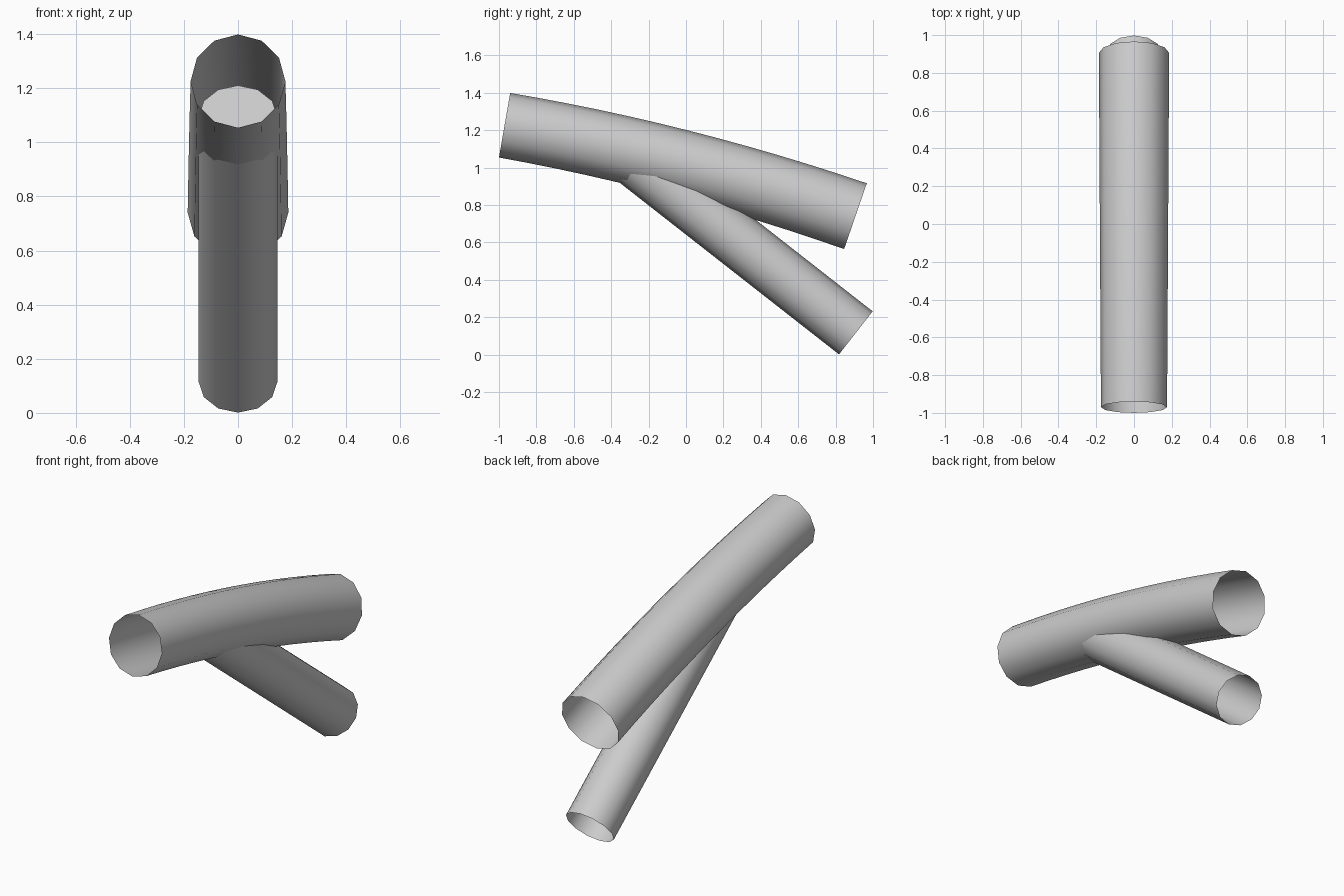
import bpy, bmesh, math
from mathutils import Vector

if "Cube" in bpy.data.objects:
    bpy.data.objects.remove(bpy.data.objects["Cube"])

SIDES = 12

grey = bpy.data.materials.new("plain_grey")
grey.diffuse_color = (0.6, 0.6, 0.6, 1)
grey.use_nodes = True
grey.node_tree.nodes["Principled BSDF"].inputs["Base Color"].default_value = grey.diffuse_color


def tube(name, stations, cap_start=False):
    """Loft open rings along a path in the YZ plane.
    Each station is (y, z, slope angle, radius)."""
    bm = bmesh.new()
    rings = []
    for y, z, ang, r in stations:
        up = Vector((0, -math.sin(ang), math.cos(ang)))
        side = Vector((1, 0, 0))
        centre = Vector((0, y, z))
        rings.append([
            bm.verts.new(centre + r * (side * math.sin(a) + up * math.cos(a)))
            for a in (2 * math.pi * i / SIDES for i in range(SIDES))])
    for a, b in zip(rings, rings[1:]):
        for i in range(SIDES):
            j = (i + 1) % SIDES
            bm.faces.new((a[i], a[j], b[j], b[i]))
    if cap_start:
        bm.faces.new(rings[0][::-1])
    # the loft direction gives one consistent winding; point it outward
    bm.normal_update()
    f = bm.faces[:][0]
    mid = (Vector((0, *stations[0][:2])) + Vector((0, *stations[1][:2]))) / 2
    if f.normal.dot(f.calc_center_median() - mid) < 0:
        bmesh.ops.reverse_faces(bm, faces=bm.faces[:])
    mesh = bpy.data.meshes.new(name)
    bm.to_mesh(mesh)
    bm.free()
    mesh.materials.append(grey)
    obj = bpy.data.objects.new(name, mesh)
    bpy.context.collection.objects.link(obj)
    bpy.ops.object.select_all(action='DESELECT')
    obj.select_set(True)
    bpy.context.view_layer.objects.active = obj
    bpy.ops.object.shade_smooth_by_angle(angle=math.radians(40))
    return obj


# Main pipe: gently arched, open at both ends, slightly wider at the back
y0, z0, y1, z1, sag = -0.97, 1.226, 0.906, 0.74, 0.04
steps = 12
main = []
for k in range(steps + 1):
    t = k / steps
    y = y0 + (y1 - y0) * t
    z = z0 + (z1 - z0) * t + 4 * sag * t * (1 - t)
    slope = ((z1 - z0) + 4 * sag * (1 - 2 * t)) / (y1 - y0)
    main.append((y, z, math.atan(slope), 0.175 + 0.011 * t))
tube("main_pipe", main)

# Branch pipe: straight, closed end buried in the main pipe, open lower end
ya, za, yb, zb, r = -0.343, 1.095, 0.908, 0.116, 0.146
ang = math.atan2(zb - za, yb - ya)
tube("branch_pipe", [(ya, za, ang, r), (yb, zb, ang, r)], cap_start=True)
